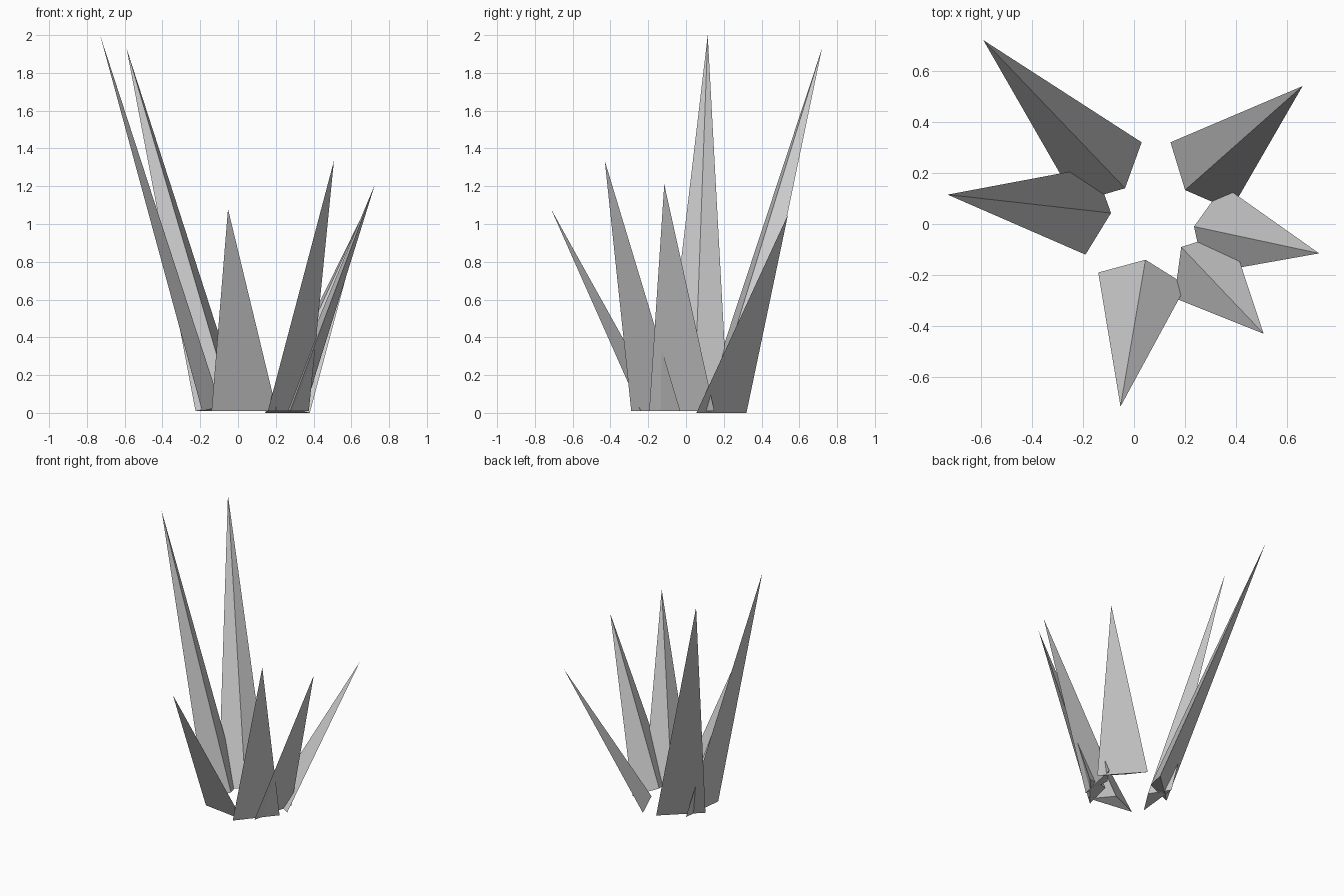
import bpy
import bmesh
from mathutils import Vector

default_cube = bpy.data.objects.get("Cube")
if default_cube:
    bpy.data.objects.remove(default_cube, do_unlink=True)

# Single grey for every spike
grey = bpy.data.materials.new("stone_grey")
grey.use_nodes = True
tone = (0.6, 0.6, 0.6, 1.0)
grey.diffuse_color = tone
grey.node_tree.nodes["Principled BSDF"].inputs["Base Color"].default_value = tone


def spike(name, tip, ridge, side_a, side_b, ground=0.01):
    """Leaning three-sided pyramid whose base is square to its axis."""
    a, b = Vector((*side_a, ground)), Vector((*side_b, ground))
    middle = (a + b) / 2
    top = Vector(tip)
    lean = top - middle
    inner = Vector((*ridge, ground))
    # The inner base corner lifts off the ground as the spike leans outward
    inner.z += (inner - middle).length * lean.xy.length / lean.z

    bm = bmesh.new()
    corners = [bm.verts.new(p) for p in (a, b, inner)]
    apex = bm.verts.new(top)
    bm.faces.new(corners)
    for i in range(3):
        bm.faces.new((corners[i], corners[(i + 1) % 3], apex))
    bmesh.ops.recalc_face_normals(bm, faces=bm.faces)
    mesh = bpy.data.meshes.new(name)
    bm.to_mesh(mesh)
    bm.free()
    mesh.materials.append(grey)
    obj = bpy.data.objects.new(name, mesh)
    bpy.context.collection.objects.link(obj)


# Ring of spikes: tip, inner ridge corner, two outer base corners
spike("back_right_spike", (-0.59, 0.72, 1.93), (-0.035, 0.14), (0.03, 0.32), (-0.225, 0.085))
spike("right_spike", (-0.73, 0.115, 2.0), (-0.09, 0.043), (-0.155, 0.223), (-0.19, -0.12))
spike("front_spike", (-0.053, -0.715, 1.08), (0.045, -0.14), (-0.14, -0.19), (0.205, -0.24))
spike("front_left_spike", (0.508, -0.43, 1.335), (0.185, -0.09), (0.158, -0.29), (0.375, -0.03))
spike("left_spike", (0.725, -0.115, 1.21), (0.235, -0.01), (0.35, 0.15), (0.275, -0.195))
spike("back_left_spike", (0.66, 0.54, 1.05), (0.2, 0.133), (0.143, 0.32), (0.38, 0.055), 0.0)
